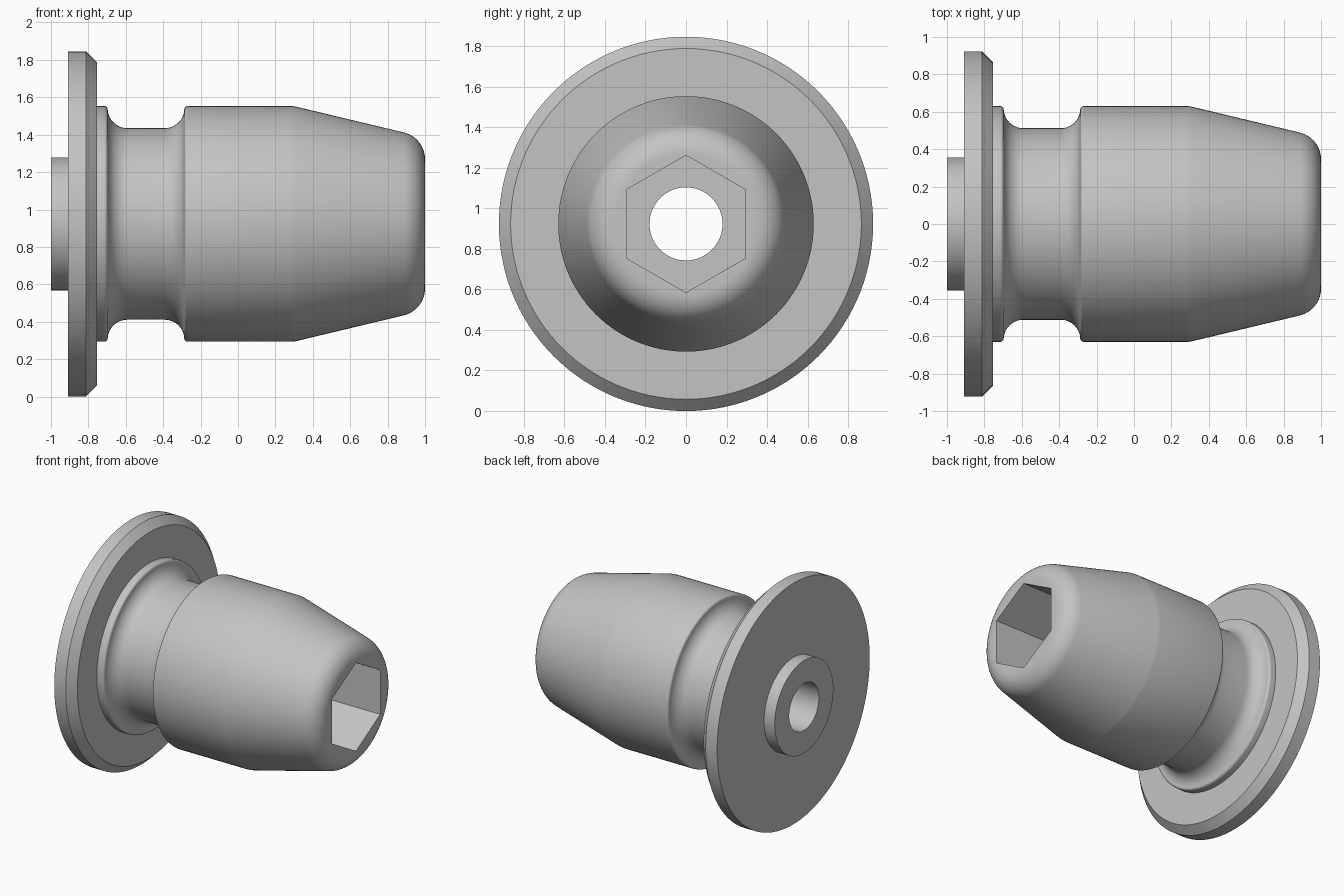
import bpy
import bmesh
from math import cos, sin, pi, radians

cube = bpy.data.objects.get("Cube")
if cube:
    bpy.data.objects.remove(cube)

SEGMENTS = 120          # divisible by six so the socket corners are exact
AXIS_Z = 0.923          # flange radius, so the part rests on the ground
HOLE_R = 0.18
HEX_FLAT = 0.293
HEX_FLOOR = 0.2


def arc(cx, cr, radius, start, end, steps=10):
    """Points (x, radius) on an arc, angles in degrees."""
    angles = [radians(start + (end - start) * i / steps) for i in range(steps + 1)]
    return [(cx + radius * cos(a), cr + radius * sin(a)) for a in angles]


def round_radius(r):
    return lambda angle: r


def hex_radius(angle):
    # Corners point straight up and down
    return HEX_FLAT / cos(angle % (pi / 3) - pi / 6)


# Outer profile along the axis, from the rear boss to the nose
outer = [(-1.0, 0.355), (-0.91, 0.355)]                                # boss
outer += [(-0.91, AXIS_Z), (-0.813, AXIS_Z), (-0.755, 0.865)]          # flange
outer += [(-0.755, 0.63)]                                             # collar
outer += arc(-0.715, 0.612, 0.018, 90, 0, 5)
outer += arc(-0.592, 0.617, 0.105, 180, 270)                          # groove
outer += arc(-0.392, 0.617, 0.105, 270, 360)
outer += arc(-0.269, 0.612, 0.018, 180, 90, 5)
outer += [(0.29, 0.63), (0.31, 0.627)]                                # body, taper
outer += arc(0.852, 0.345, 0.148, 76.4, 0, 14)                        # rounded nose

# Closed section: outside, then hexagonal socket, then round bore
section = [(x, round_radius(r)) for x, r in outer]
section += [(1.0, hex_radius), (HEX_FLOOR, hex_radius)]
section += [(HEX_FLOOR, round_radius(HOLE_R)), (-1.0, round_radius(HOLE_R))]

# Sweep the section around the x axis
bm = bmesh.new()
rings = []
for x, radius_at in section:
    ring = []
    for i in range(SEGMENTS):
        a = 2 * pi * i / SEGMENTS
        r = radius_at(a)
        ring.append(bm.verts.new((x, r * sin(a), AXIS_Z + r * cos(a))))
    rings.append(ring)
for k, ring in enumerate(rings):
    following = rings[(k + 1) % len(rings)]
    for i in range(SEGMENTS):
        j = (i + 1) % SEGMENTS
        bm.faces.new((ring[i], ring[j], following[j], following[i]))
bmesh.ops.remove_doubles(bm, verts=bm.verts[:], dist=0.0001)
bmesh.ops.recalc_face_normals(bm, faces=bm.faces[:])

mesh = bpy.data.meshes.new("flanged_bushing")
bm.to_mesh(mesh)
bm.free()
bushing = bpy.data.objects.new("flanged_bushing", mesh)
bpy.context.collection.objects.link(bushing)

# Plain grey metal
colour = (0.55, 0.55, 0.55, 1.0)
grey = bpy.data.materials.new("plain_grey")
grey.use_nodes = True
grey.diffuse_color = colour
grey.node_tree.nodes["Principled BSDF"].inputs["Base Color"].default_value = colour
mesh.materials.append(grey)

# Smooth curves, crisp edges
bpy.ops.object.select_all(action='DESELECT')
bushing.select_set(True)
bpy.context.view_layer.objects.active = bushing
bpy.ops.object.shade_smooth_by_angle(angle=radians(30))
